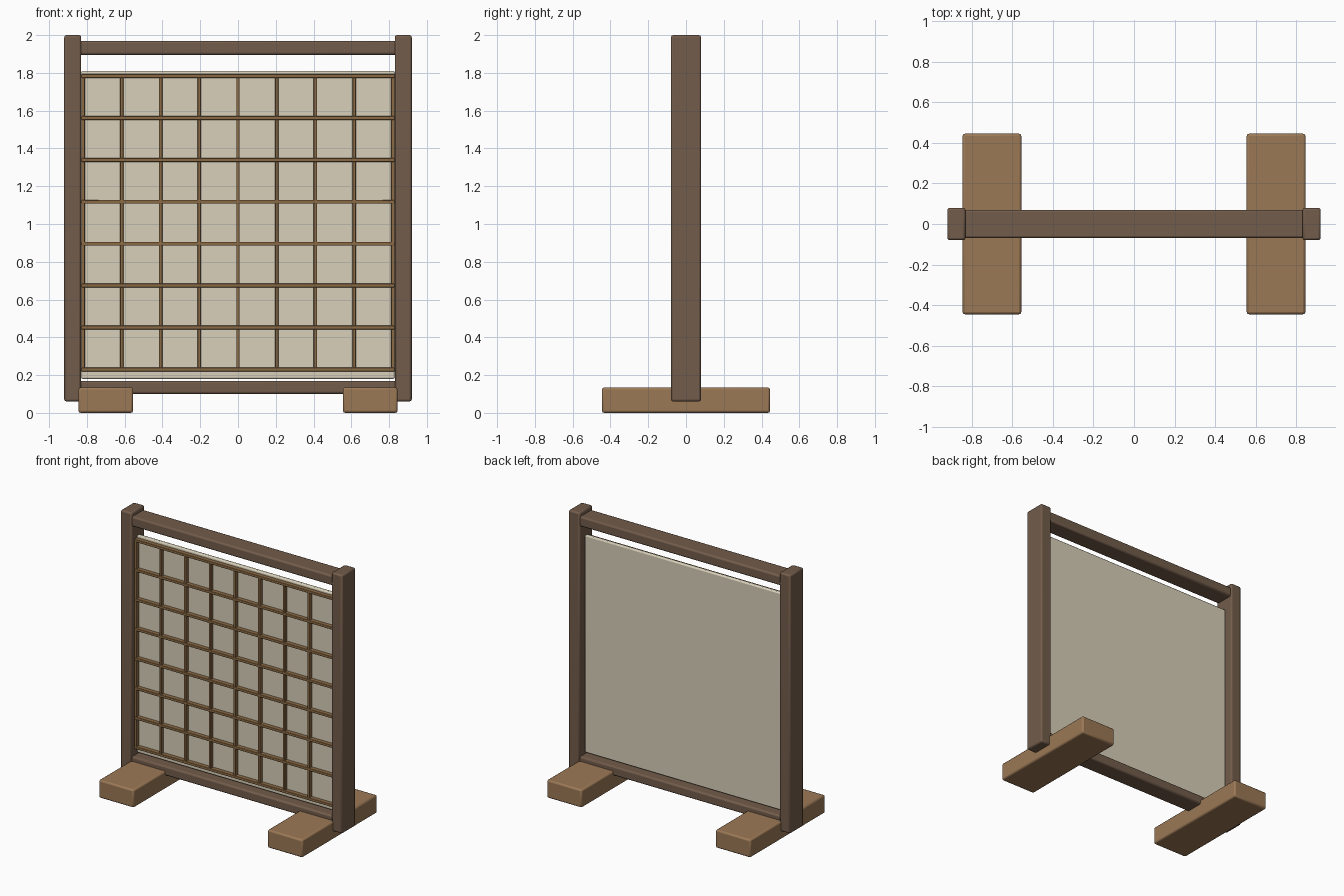
import bpy

if "Cube" in bpy.data.objects:
    bpy.data.objects.remove(bpy.data.objects["Cube"])


def material(name, rgb):
    m = bpy.data.materials.new(name)
    m.diffuse_color = (*rgb, 1)
    m.use_nodes = True
    m.node_tree.nodes["Principled BSDF"].inputs["Base Color"].default_value = m.diffuse_color
    return m


dark_wood = material("dark_wood", (0.17, 0.107, 0.07))
light_wood = material("light_wood", (0.33, 0.19, 0.093))
lattice_wood = material("lattice_wood", (0.26, 0.145, 0.06))
paper = material("paper", (0.69, 0.63, 0.49))


def box(name, x, y, z, mat, bevel):
    """Bevelled box from (min, max) ranges."""
    lo, hi = zip(x, y, z)
    bpy.ops.mesh.primitive_cube_add(size=1, location=[(a + b) / 2 for a, b in zip(lo, hi)])
    ob = bpy.context.object
    ob.name = name
    ob.scale = [b - a for a, b in zip(lo, hi)]
    bpy.ops.object.transform_apply(location=False, rotation=False, scale=True)
    ob.data.materials.append(mat)
    mod = ob.modifiers.new("Bevel", 'BEVEL')
    mod.width = bevel
    mod.segments = 2
    bpy.ops.object.shade_smooth_by_angle()
    return ob


# Posts and feet, one per side
for side, s in (("left", -1), ("right", 1)):
    box(side + "_post", sorted((s * 0.83, s * 0.92)), (-0.08, 0.08), (0.06, 2.0), dark_wood, 0.012)
    box(side + "_foot", sorted((s * 0.555, s * 0.845)), (-0.445, 0.445), (0, 0.135), light_wood, 0.012)

# Rails between the posts
box("top_rail", (-0.84, 0.84), (-0.07, 0.07), (1.895, 1.97), dark_wood, 0.012)
box("bottom_rail", (-0.84, 0.84), (-0.07, 0.07), (0.10, 0.17), dark_wood, 0.012)

# Paper panel
box("paper_panel", (-0.83, 0.83), (-0.015, 0.015), (0.18, 1.81), paper, 0.008)

# Lattice on the front of the panel
Z0, Z1 = 0.23, 1.783
for i in range(9):
    x = -0.82 + 0.205 * i
    box(f"vertical_slat_{i + 1}", (x - 0.009, x + 0.009), (-0.043, -0.012), (Z0, Z1), lattice_wood, 0.003)
for j in range(8):
    z = Z0 + (Z1 - Z0) * j / 7
    box(f"horizontal_slat_{j + 1}", (-0.83, 0.83), (-0.046, -0.012), (z - 0.01, z + 0.01), lattice_wood, 0.003)
